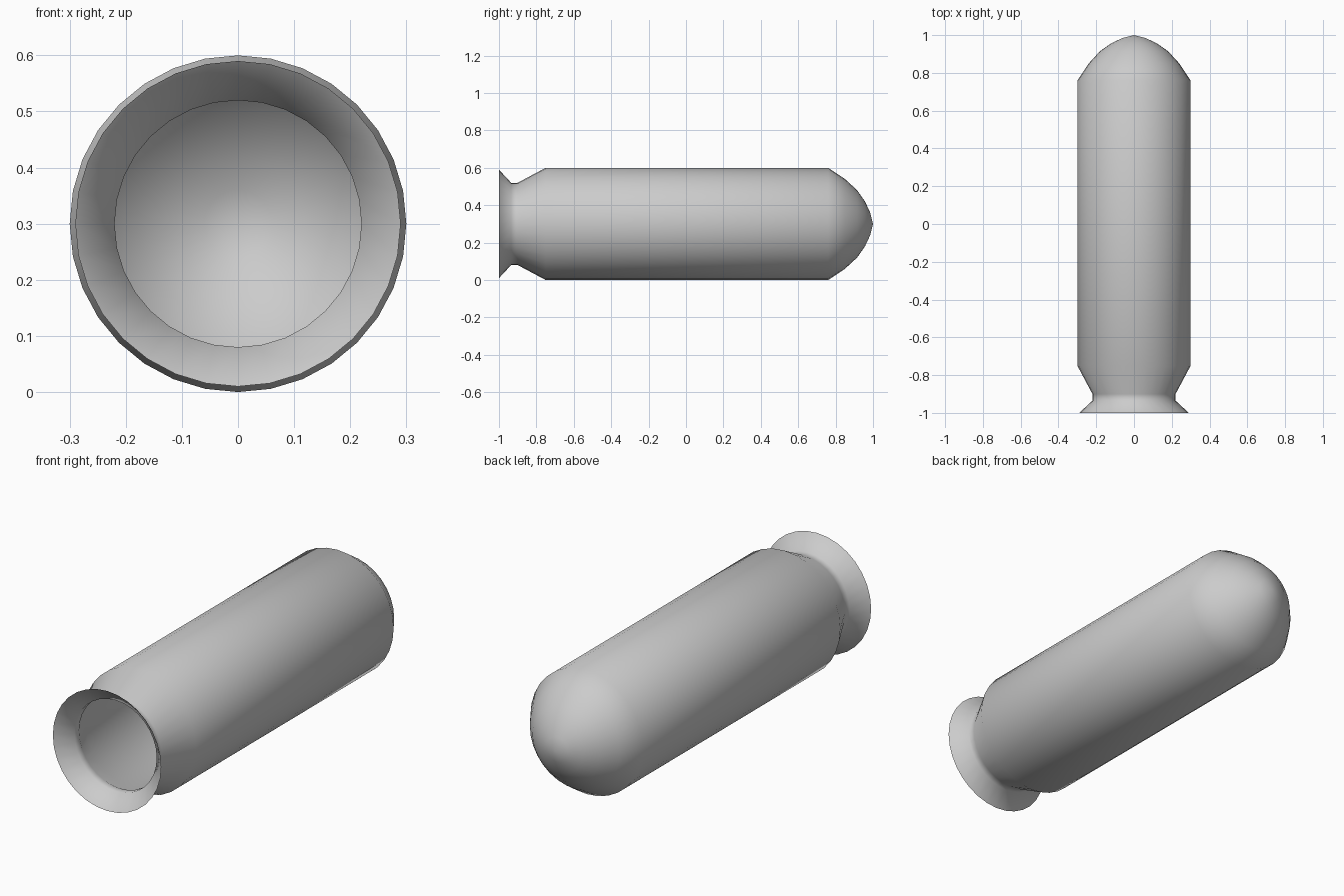
import bpy, bmesh, math

if "Cube" in bpy.data.objects:
    bpy.data.objects.remove(bpy.data.objects["Cube"])

SIDES = 32
AXIS_Z = 0.30

# Profile along the body: (y, radius), from flared tail to rounded nose
PROFILE = [
    (-1.00, 0.29), (-0.935, 0.22), (-0.90, 0.22), (-0.75, 0.30),
    (0.76, 0.30), (0.85, 0.24), (0.915, 0.18), (0.957, 0.12), (0.985, 0.06),
]
NOSE_Y = 1.0


def revolve_shell(name, profile, tip_y):
    bm = bmesh.new()
    rings = []
    for y, r in profile:
        rings.append([bm.verts.new((r * math.cos(2 * math.pi * i / SIDES), y,
                                    AXIS_Z + r * math.sin(2 * math.pi * i / SIDES)))
                      for i in range(SIDES)])
    for a, b in zip(rings, rings[1:]):
        for i in range(SIDES):
            j = (i + 1) % SIDES
            bm.faces.new((a[i], b[i], b[j], a[j]))
    # Close the nose with a fan; the tail stays open
    tip = bm.verts.new((0, tip_y, AXIS_Z))
    last = rings[-1]
    for i in range(SIDES):
        bm.faces.new((last[i], tip, last[(i + 1) % SIDES]))
    for f in bm.faces:
        f.smooth = True
    bm.normal_update()
    mesh = bpy.data.meshes.new(name)
    bm.to_mesh(mesh)
    bm.free()
    obj = bpy.data.objects.new(name, mesh)
    bpy.context.collection.objects.link(obj)
    return obj


# Hollow thin-walled body with flared open tail
revolve_shell("shell_body", PROFILE, NOSE_Y)
